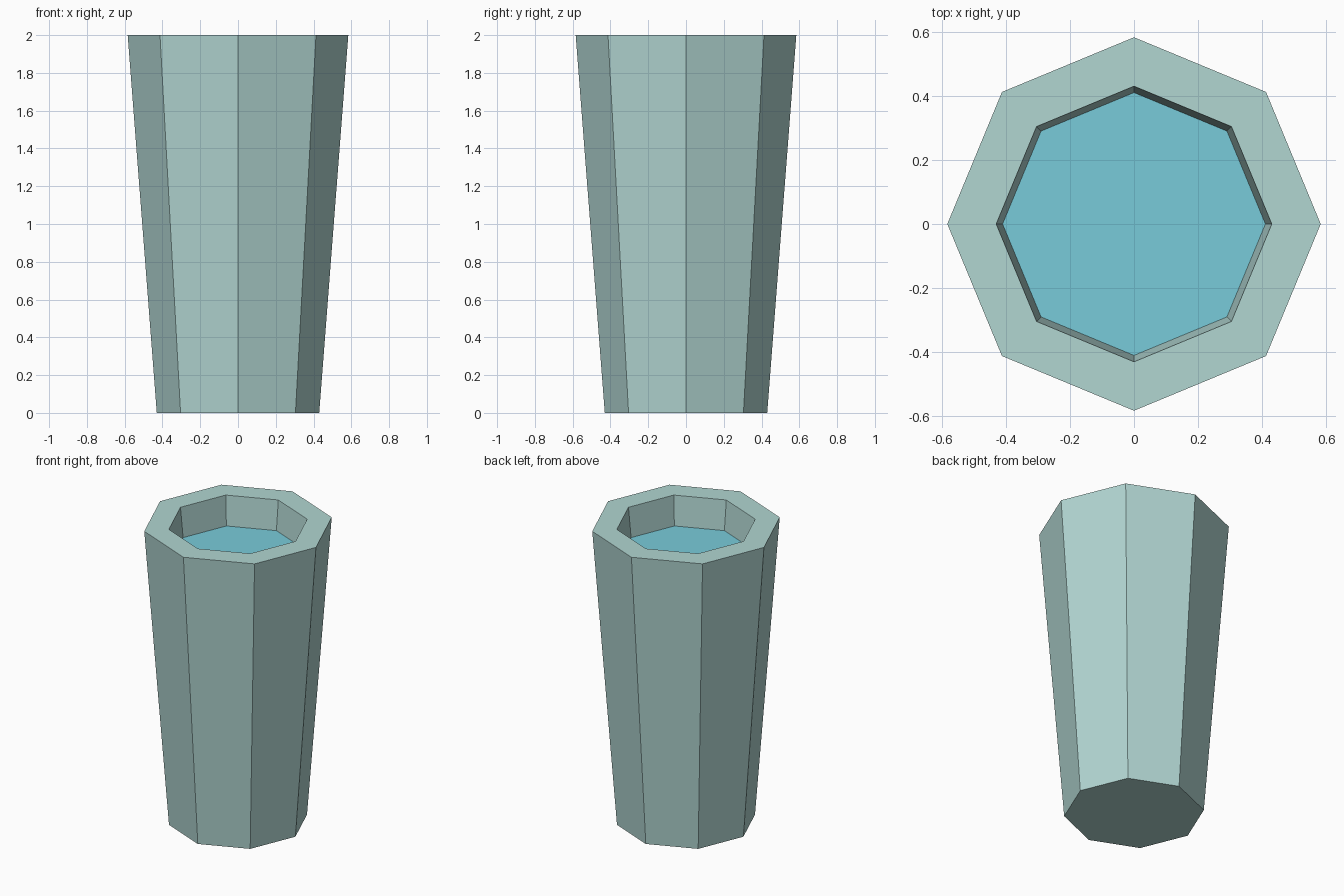
import bpy, bmesh
from math import cos, sin, pi

if "Cube" in bpy.data.objects:
    bpy.data.objects.remove(bpy.data.objects["Cube"])

SIDES = 8


def material(name, color):
    m = bpy.data.materials.new(name)
    m.diffuse_color = color
    m.use_nodes = True
    m.node_tree.nodes["Principled BSDF"].inputs["Base Color"].default_value = m.diffuse_color
    return m


def lathe(name, profile, mat, cap_start=False):
    """Octagonal rings (radius, z) bridged in order, with optional first cap."""
    bm = bmesh.new()
    rings = [[bm.verts.new((r * cos(2 * pi * i / SIDES), r * sin(2 * pi * i / SIDES), z))
              for i in range(SIDES)] for r, z in profile]
    if cap_start:
        bm.faces.new(rings[0][::-1])
    for a, b in zip(rings, rings[1:]):
        for i in range(SIDES):
            j = (i + 1) % SIDES
            bm.faces.new((a[i], a[j], b[j], b[i]))
    if len(rings) == 1:
        bm.faces.new(rings[0])
    mesh = bpy.data.meshes.new(name)
    bm.to_mesh(mesh)
    bm.free()
    mesh.materials.append(mat)
    obj = bpy.data.objects.new(name, mesh)
    bpy.context.collection.objects.link(obj)
    return obj


glass = material("pale_glass", (0.44, 0.67, 0.64, 1))
water = material("water_blue", (0.19, 0.60, 0.70, 1))

# Tapered cup: base, outer wall, flat rim, inner wall down to the liquid
lathe("cup", [(0.43, 0), (0.584, 2), (0.431, 2), (0.411, 1.8)], glass, cap_start=True)

# Liquid surface closing the cavity
lathe("liquid", [(0.411, 1.8)], water)
